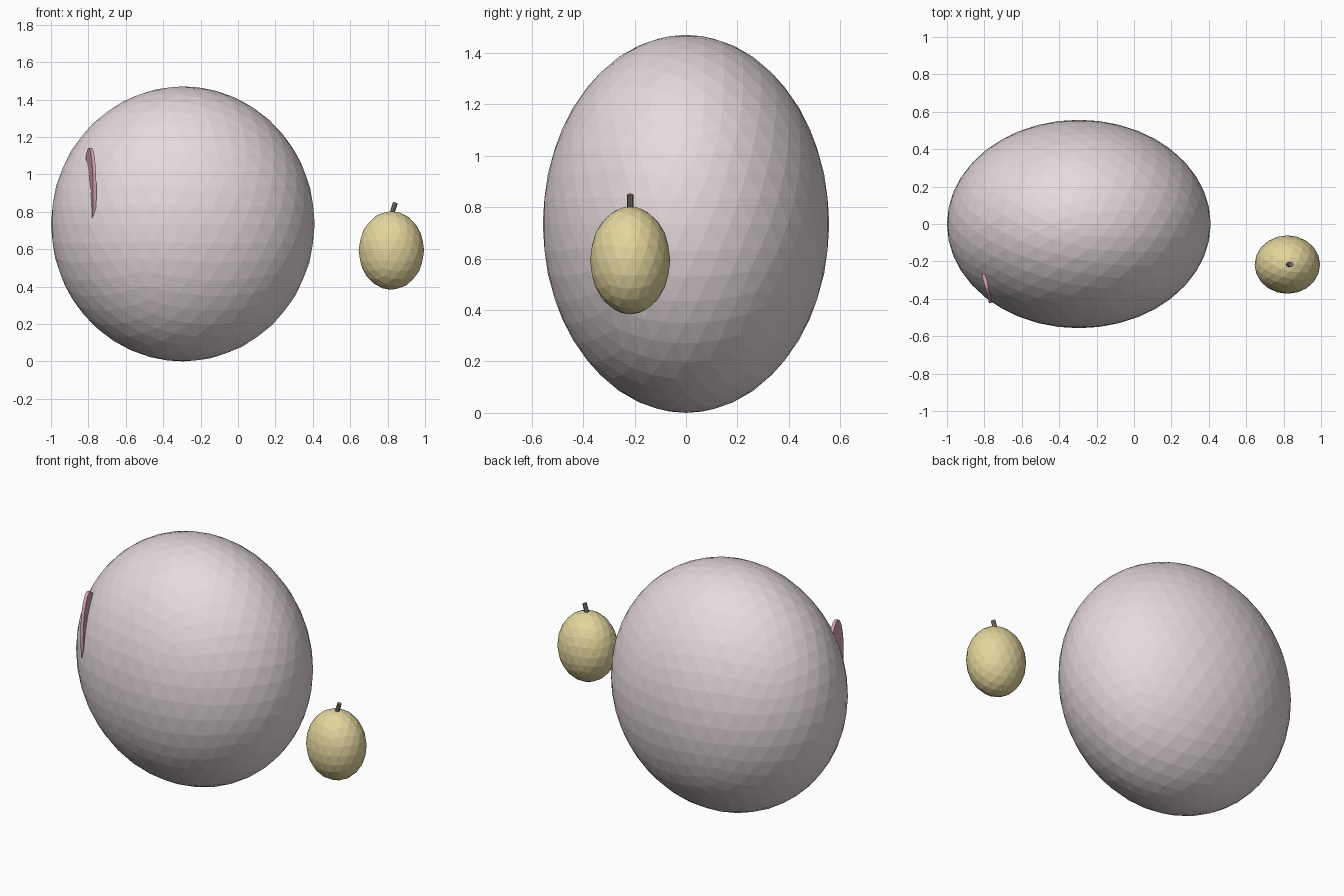
import bpy, math
from mathutils import Vector

if "Cube" in bpy.data.objects:
    bpy.data.objects.remove(bpy.data.objects["Cube"])


def material(name, rgb):
    m = bpy.data.materials.new(name)
    m.diffuse_color = (*rgb, 1)
    m.use_nodes = True
    m.node_tree.nodes["Principled BSDF"].inputs["Base Color"].default_value = m.diffuse_color
    return m


def finish(name, scale, mat, rot=(0, 0, 0)):
    ob = bpy.context.object
    ob.name = name
    ob.scale = scale
    ob.rotation_euler = rot
    ob.data.materials.append(mat)
    return ob


def ellipsoid(name, loc, radii, subdivisions, mat):
    bpy.ops.mesh.primitive_ico_sphere_add(subdivisions=subdivisions, radius=1, location=loc)
    return finish(name, radii, mat)


pink = material("pale_pink", (0.79, 0.70, 0.72))
rose = material("rose", (0.66, 0.36, 0.43))
yellow = material("yellow", (0.77, 0.67, 0.34))
stalk = material("stalk", (0.22, 0.22, 0.18))

# Large fruit
ellipsoid("large_fruit", (-0.295, 0, 0.735), (0.705, 0.557, 0.735), 4, pink)

# Thin seam disc half sunk into the large fruit
bpy.ops.mesh.primitive_cylinder_add(vertices=32, radius=1, depth=2, location=(-0.79, -0.325, 0.91))
finish("seam", (0.23, 0.10, 0.009), rose, (0, math.radians(90), math.radians(14)))

# Small fruit with tilted stem
ellipsoid("small_fruit", (0.82, -0.217, 0.593), (0.175, 0.156, 0.21), 3, yellow)
bpy.ops.mesh.primitive_cylinder_add(vertices=8, radius=0.013, depth=0.09, location=(0.828, -0.217, 0.806))
finish("stem", (1, 1, 1), stalk, (0, 0.3, 0))
